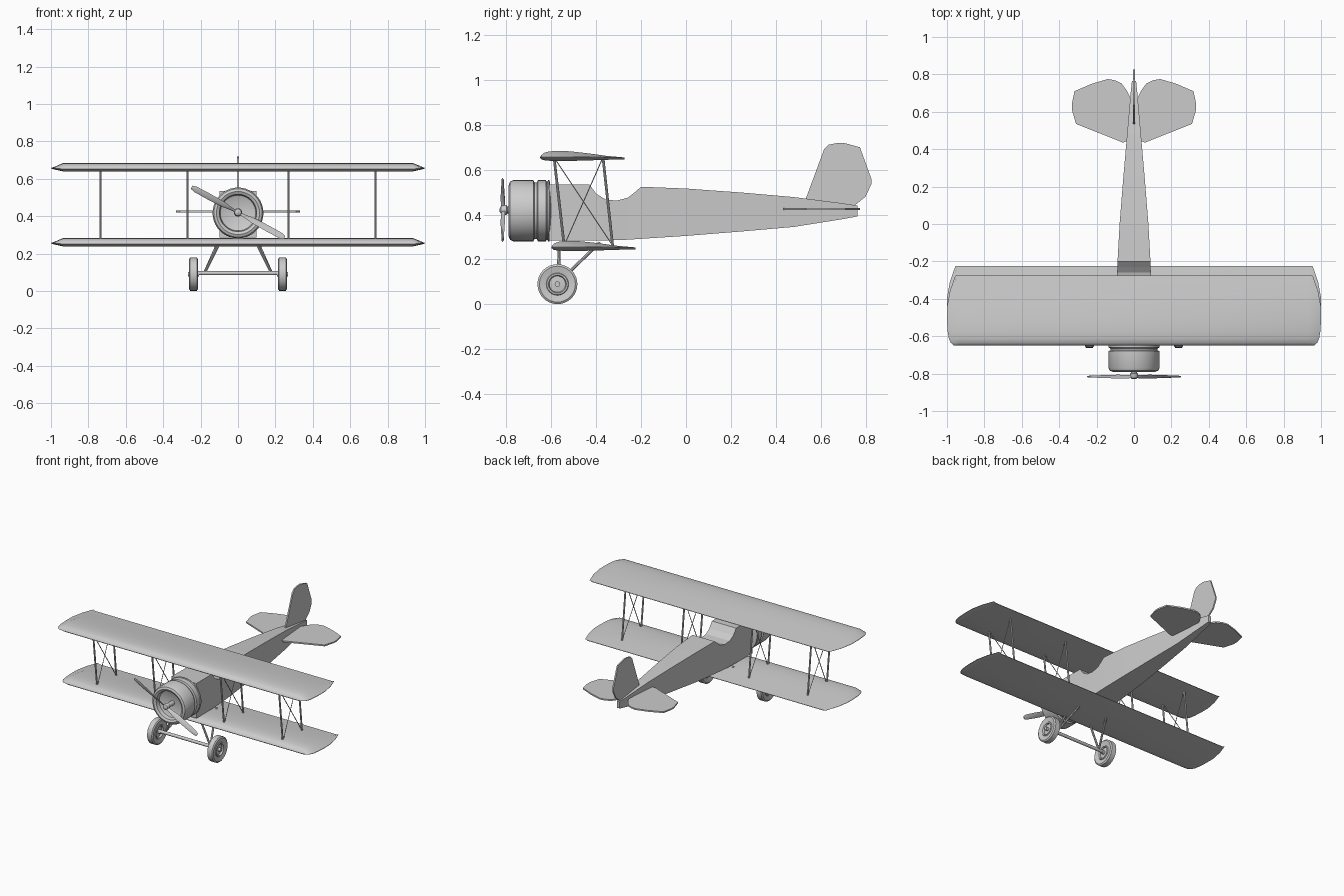
import bpy, bmesh, math
from mathutils import Vector, Matrix

if "Cube" in bpy.data.objects:
    bpy.data.objects.remove(bpy.data.objects["Cube"])

GREY = (0.6, 0.6, 0.6, 1)
mat = bpy.data.materials.new("plain grey")
mat.use_nodes = True
mat.diffuse_color = GREY
mat.node_tree.nodes["Principled BSDF"].inputs["Base Color"].default_value = GREY


def finish(name, bm, smooth=None):
    """Turn a bmesh into a named, coloured object."""
    bmesh.ops.recalc_face_normals(bm, faces=bm.faces)
    me = bpy.data.meshes.new(name)
    bm.to_mesh(me)
    bm.free()
    me.materials.append(mat)
    ob = bpy.data.objects.new(name, me)
    bpy.context.collection.objects.link(ob)
    if smooth:
        bpy.ops.object.select_all(action="DESELECT")
        ob.select_set(True)
        bpy.context.view_layer.objects.active = ob
        bpy.ops.object.shade_smooth_by_angle(angle=math.radians(smooth))
    return ob


def loft(name, rings, smooth=None):
    """Skin closed rings of equal length and cap both ends."""
    bm = bmesh.new()
    loops = [[bm.verts.new(p) for p in ring] for ring in rings]
    for a, b in zip(loops, loops[1:]):
        for i in range(len(a)):
            j = (i + 1) % len(a)
            bm.faces.new((a[i], a[j], b[j], b[i]))
    bm.faces.new(loops[0])
    bm.faces.new(loops[-1])
    return finish(name, bm, smooth)


def lathe(name, profile, centre, axis, segments=32):
    """Spin (radius, offset) points around an axis through centre."""
    turn = Vector((0, 0, 1)).rotation_difference(Vector(axis)).to_matrix()
    rings = []
    for r, h in profile:
        steps = [math.tau * i / segments for i in range(segments)]
        rings.append([Vector(centre) + turn @ Vector((r * math.cos(t), r * math.sin(t), h))
                      for t in steps])
    return loft(name, rings, 35)


def rod(name, start, end, radius, segments=8):
    d = Vector(end) - Vector(start)
    return lathe(name, [(radius, 0), (radius, d.length)], start, d.normalized(), segments)


def plate(name, outline, offset):
    """Thin plate: outline shifted both ways by offset."""
    o = Vector(offset)
    return loft(name, [[Vector(p) - o for p in outline], [Vector(p) + o for p in outline]])


# Fuselage: y, bottom, top, half width
stations = [
    (-0.61, 0.285, 0.535, 0.098), (-0.43, 0.285, 0.533, 0.096), (-0.40, 0.285, 0.493, 0.095),
    (-0.36, 0.285, 0.468, 0.094), (-0.31, 0.286, 0.462, 0.092), (-0.26, 0.288, 0.475, 0.09),
    (-0.23, 0.29, 0.498, 0.089), (-0.20, 0.292, 0.524, 0.088), (0, 0.305, 0.516, 0.077),
    (0.25, 0.325, 0.498, 0.057), (0.48, 0.345, 0.478, 0.037), (0.70, 0.38, 0.45, 0.018),
    (0.765, 0.392, 0.44, 0.011)]
loft("fuselage", [[(-w, y, b), (w, y, b), (w, y, t), (-w, y, t)] for y, b, t, w in stations])

# Engine cowling with grooves and a recessed front
lathe("cowling", [
    (0.02, 0.05), (0.085, 0.04), (0.095, 0.035), (0.1, 0.008), (0.115, 0), (0.129, 0.006),
    (0.136, 0.02), (0.136, 0.11), (0.126, 0.115), (0.126, 0.125), (0.136, 0.13),
    (0.136, 0.165), (0.131, 0.168), (0.131, 0.173), (0.136, 0.176), (0.136, 0.182),
    (0.1, 0.188)], (0, -0.79, 0.417), (0, 1, 0), 40)
lathe("propeller_hub", [(0.008, 0), (0.018, 0.006), (0.022, 0.02), (0.022, 0.03), (0.016, 0.034),
                        (0.016, 0.09)], (0, -0.83, 0.42), (0, 1, 0), 16)

# Propeller blades: radius, chord, pitch in degrees
blade = [(0.012, 0.02, 55), (0.05, 0.026, 45), (0.09, 0.036, 35), (0.18, 0.037, 25),
         (0.26, 0.033, 18), (0.282, 0.02, 16)]
for side, spin in (("left", 28.5), ("right", 208.5)):
    m = Matrix.Translation((0, -0.816, 0.42)) @ Matrix.Rotation(math.radians(spin), 4, "Y")
    rings = []
    for r, c, pitch in blade:
        p = math.radians(pitch)
        along = Vector((0, math.sin(p), math.cos(p))) * c / 2
        thick = Vector((0, math.cos(p), -math.sin(p))) * 0.004
        mid = Vector((r, 0, 0))
        rings.append([m @ (mid + v) for v in (along, thick, -along, -thick)])
    loft(side + "_propeller_blade", rings, 30)

# Wings: section as (chord fraction, height, tip half span)
section = [
    (0, -0.003, 0.962), (0.012, 0.009, 0.968), (0.04, 0.019, 0.98), (0.1, 0.026, 0.99),
    (0.2, 0.029, 0.996), (0.35, 0.027, 1.0), (0.55, 0.019, 1.0), (0.78, 0.007, 0.984),
    (1, -0.006, 0.955), (1, -0.009, 0.955), (0.78, -0.011, 0.984), (0.55, -0.014, 1.0),
    (0.35, -0.016, 1.0), (0.2, -0.016, 0.996), (0.1, -0.015, 0.99), (0.03, -0.012, 0.975)]


def wing(name, front, chord, height):
    def ring(side, tip):
        return [(side * (t if tip else 0.935), front + chord * f,
                 height + (z * 0.08 if tip else z)) for f, z, t in section]
    loft(name, [ring(-1, True), ring(-1, False), ring(1, False), ring(1, True)], 30)


wing("upper_wing", -0.65, 0.375, 0.655)
wing("lower_wing", -0.60, 0.375, 0.254)

# Wing struts with crossed bracing wires
for x in (-0.735, -0.27, 0.27, 0.735):
    top_f, top_r = (x, -0.588, 0.655), (x, -0.37, 0.655)
    low_f, low_r = (x, -0.543, 0.262), (x, -0.327, 0.262)
    rod("front_wing_strut", top_f, low_f, 0.006)
    rod("rear_wing_strut", top_r, low_r, 0.006)
    rod("bracing_wire", top_f, low_r, 0.0025, 6)
    rod("bracing_wire", top_r, low_f, 0.0025, 6)

# Tailplane halves and fin
tail = [(0.0, 0.46), (0.058, 0.435), (0.31, 0.535), (0.332, 0.61), (0.332, 0.645), (0.318, 0.71),
        (0.225, 0.75), (0.14, 0.775), (0.1, 0.768), (0.065, 0.75), (0.04, 0.715), (0.0, 0.64)]
for side, s in (("left", 1), ("right", -1)):
    plate(side + "_tailplane", [(s * x, y, 0.425) for x, y in tail], (0, 0, 0.005))
fin = [(0.53, 0.46), (0.615, 0.69), (0.635, 0.711), (0.67, 0.718), (0.705, 0.719), (0.775, 0.7),
       (0.826, 0.56), (0.826, 0.535), (0.8, 0.48), (0.745, 0.435)]
plate("fin", [(0, y, z) for y, z in fin], (0.005, 0, 0))

# Landing gear
wheel = [(0.012, -0.03), (0.012, -0.012), (0.036, -0.01), (0.04, -0.022), (0.047, -0.022),
         (0.05, -0.018), (0.08, -0.024), (0.089, -0.018)]
wheel += [(r, -h) for r, h in reversed(wheel)]
rod("axle", (-0.25, -0.573, 0.095), (0.25, -0.573, 0.095), 0.011, 12)
for side, s in (("left", 1), ("right", -1)):
    lathe(side + "_wheel", wheel, (s * 0.238, -0.573, 0.09), (1, 0, 0))
    rod(side + "_front_gear_strut", (s * 0.18, -0.57, 0.095), (s * 0.1, -0.565, 0.255), 0.007)
    rod(side + "_rear_gear_strut", (s * 0.18, -0.57, 0.095), (s * 0.1, -0.385, 0.275), 0.007)
